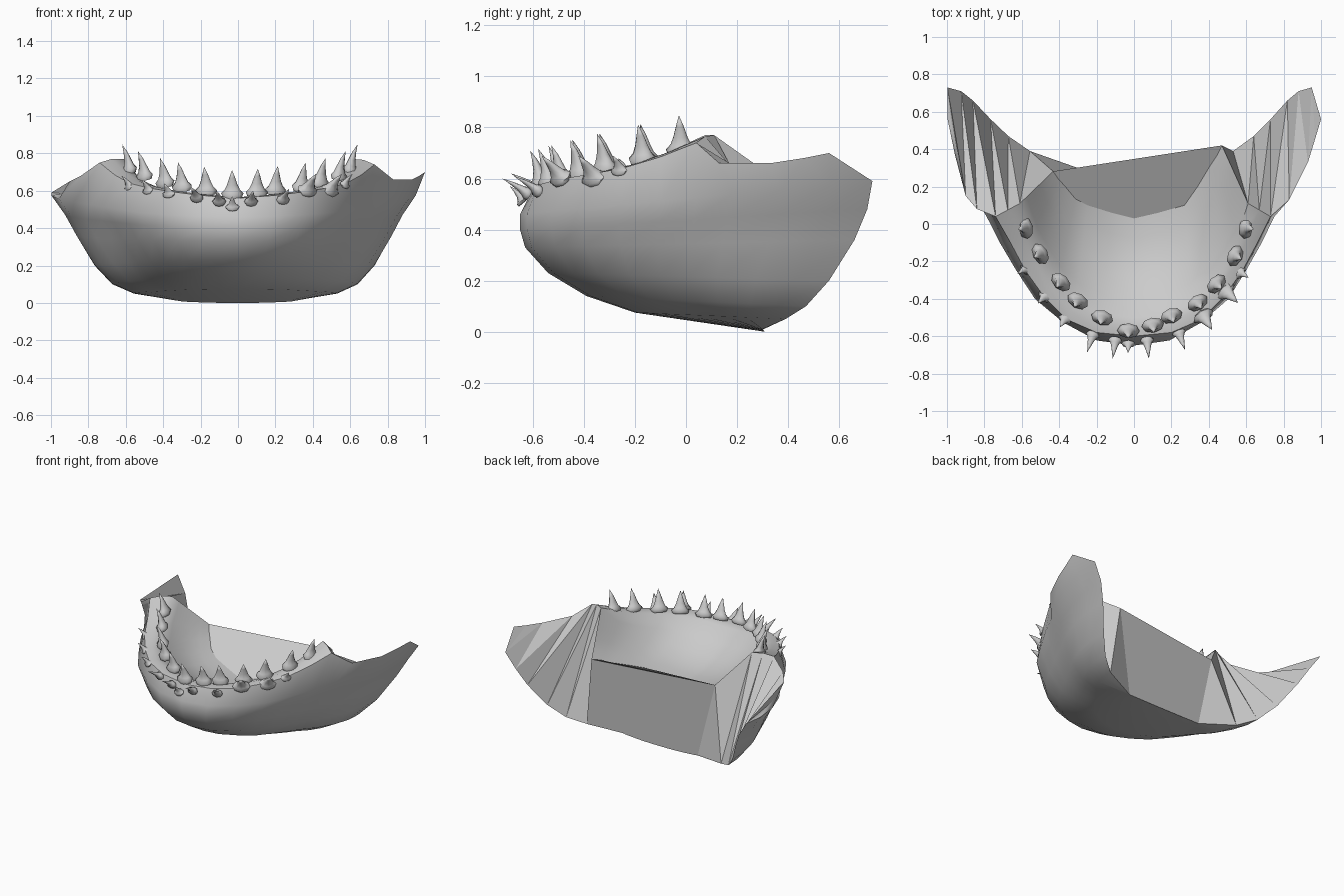
import bpy, bmesh, math
from mathutils import Vector

old = bpy.data.objects.get("Cube")
if old:
    bpy.data.objects.remove(old, do_unlink=True)

grey = bpy.data.materials.new("plain grey")
grey.use_nodes = True
grey.diffuse_color = (0.6, 0.6, 0.6, 1)
grey.node_tree.nodes["Principled BSDF"].inputs["Base Color"].default_value = (0.6, 0.6, 0.6, 1)


def finish(bm, name, angle):
    bmesh.ops.recalc_face_normals(bm, faces=bm.faces)
    me = bpy.data.meshes.new(name)
    bm.to_mesh(me)
    bm.free()
    ob = bpy.data.objects.new(name, me)
    bpy.context.collection.objects.link(ob)
    me.materials.append(grey)
    bpy.ops.object.select_all(action="DESELECT")
    ob.select_set(True)
    bpy.context.view_layer.objects.active = ob
    bpy.ops.object.shade_smooth_by_angle(angle=math.radians(angle))
    return ob


def full(left, right=None):
    """Join a left half and its mirrored right half, both listed from the middle outward."""
    right = right or left
    return [Vector(p) for p in reversed(left)] + [Vector((-x, y, z)) for x, y, z in right[1:]]


def face(bm, points):
    bm.faces.new([bm.verts.new(p) for p in points])


def skin(bm, rows):
    for a, b in zip(rows, rows[1:]):
        for i in range(len(a) - 1):
            face(bm, (a[i], a[i + 1], b[i + 1], b[i]))


# Outer skin: upper edge with the wings, then sweeping rows down to the chin
edge = [(0, -.6, .56), (.2, -.58, .575), (.36, -.51, .595), (.48, -.39, .615),
        (.58, -.25, .64), (.66, -.1, .685), (.73, .04, .74), (.83, .13, .66),
        (.93, .33, .66), (.97, .46, .68), (1, .56, .7)]
edge_right = edge[:6] + [(.74, .04, .75), (.84, .08, .68), (.9, .15, .65),
                         (.94, .36, .585), (.98, .56, .58)]
plan = [(0, 0), (.2, .02), (.38, .09), (.53, .18), (.63, .29), (.72, .4),
        (.79, .5), (.88, .6), (.96, .74), (1, .88), (1, 1)]
# each row: back half-width, back y, back z, front y, front z, taper
sweeps = [(.95, .73, .59, -.65, .46, 1), (.88, .71, .48, -.65, .4, 1),
          (.82, .66, .36, -.63, .33, 1), (.73, .56, .2, -.54, .23, 1.08),
          (.64, .47, .1, -.39, .14, 1.12), (.53, .39, .05, -.2, .075, 1.12),
          (.29, .3, .01, .31, 0, 1)]
outer = [full(edge, edge_right)]
for w, yb, zb, yf, zf, taper in sweeps:
    half = [(w * u ** taper, yf + (yb - yf) * v, zf + (zb - zf) * v) for u, v in plan]
    outer.append(full(half, [(x * 1.05, y, z) for x, y, z in half]))

# Mouth lining: rounded lip, then a trough running back to a notched edge
inner = full([(0, -.5, .55), (.17, -.48, .565), (.31, -.42, .585), (.41, -.32, .61),
              (.49, -.19, .645), (.55, -.07, .69), (.61, .11, .77)])
back_half = [(0, .03, .36), (.13, .06, .39), (.27, .1, .42), (.34, .2, .46),
             (.4, .3, .5), (.44, .36, .53), (.47, .42, .55)]
back = full(back_half, [(x * .92, y * .67 if y > .15 else y, z) for x, y, z in back_half])
rim = outer[0][4:-4]
lip = [(a + b) / 2 + Vector((0, 0, .01)) for a, b in zip(rim, inner)]
lining = [rim, lip, inner]
for f in (.2, .4, .6, .8):
    row = []
    for i, (a, b) in enumerate(zip(inner, back)):
        sag = math.sin(math.pi * f) * math.sin(math.pi * i / (len(inner) - 1))
        row.append(a.lerp(b, f) - Vector((0, 0, .06 * sag)))
    lining.append(row)
lining.append(back)

# Jaw body; flat faces close the open back, with a thin strip inside each wing
bm = bmesh.new()
skin(bm, outer)
skin(bm, lining)
face(bm, back)
face(bm, [back[0]] + outer[-1] + [back[-1]])
for end, wing in ((0, outer[0][4::-1]), (-1, outer[0][-5:])):
    upper = [back[end], inner[end], lip[end]] + wing[:-1]
    lower = [row[end] for row in reversed(outer[1:])]
    for a, b, c, d in zip(upper, upper[1:], lower, lower[1:]):
        face(bm, (a, c, d))
        face(bm, (a, d, b))
    face(bm, (upper[-1], lower[-1], wing[-1]))
bmesh.ops.remove_doubles(bm, verts=bm.verts, dist=.0005)
jaw = finish(bm, "lower_jaw", 50)
for p in jaw.data.polygons:
    if len(p.vertices) != 4:
        p.use_smooth = False


# Teeth: flattened curved cones with a flared root
def tooth(name, x, y, z, out, rise, width):
    base = Vector((x, y, z))
    radial = Vector((x, y - .1, 0)).normalized()
    side = Vector((-radial.y, radial.x, 0))
    tip = base + radial * out + Vector((0, 0, rise))
    axis = (tip - base).normalized()
    depth = side.cross(axis)
    bend = base.lerp(tip, .5) - radial * .015
    bm = bmesh.new()
    rings = []
    for t, r in ((-.1, .85), (.06, 1), (.2, .68), (.42, .46), (.7, .26)):
        c = base * (1 - t) ** 2 + bend * 2 * t * (1 - t) + tip * t * t
        ring = []
        for k in range(8):
            a = math.tau * k / 8
            ring.append(bm.verts.new(c + (side * math.cos(a) + depth * .7 * math.sin(a)) * r * width / 2))
        rings.append(ring)
    point = bm.verts.new(tip)
    for a, b in zip(rings, rings[1:]):
        for k in range(8):
            n = (k + 1) % 8
            bm.faces.new((a[k], a[n], b[n], b[k]))
    for k in range(8):
        bm.faces.new((rings[-1][k], rings[-1][(k + 1) % 8], point))
    bm.faces.new(rings[0])
    finish(bm, name, 60)


# Tall inner row
tall = [(.6, -.02), (.54, -.17), (.44, -.32), (.34, -.42), (.2, -.49), (.1, -.54), (-.03, -.57),
        (-.17, -.5), (-.3, -.41), (-.39, -.31), (-.5, -.16), (-.58, -.02)]
for i, (x, y) in enumerate(tall):
    tooth(f"tall_tooth_{i + 1}", x, y, .71 + .23 * y, .04, .13 + .02 * abs(x), .12)

# Broad low teeth leaning out on the left side
for i, (x, y) in enumerate([(.49, -.36), (.37, -.49)]):
    tooth(f"leaning_tooth_{i + 1}", x, y, .6, .09, .09, .12)

# Short outer row, pointing outward
short = [(.07, -.62, .54), (-.1, -.62, .54), (-.03, -.64, .51), (.24, -.58, .55), (-.22, -.59, .56),
         (-.37, -.51, .58), (-.48, -.39, .6), (-.58, -.24, .62), (.57, -.26, .63)]
for i, (x, y, z) in enumerate(short):
    tooth(f"short_tooth_{i + 1}", x, y, z, .1 if .05 < abs(x) < .3 else .05, .06, .075)
